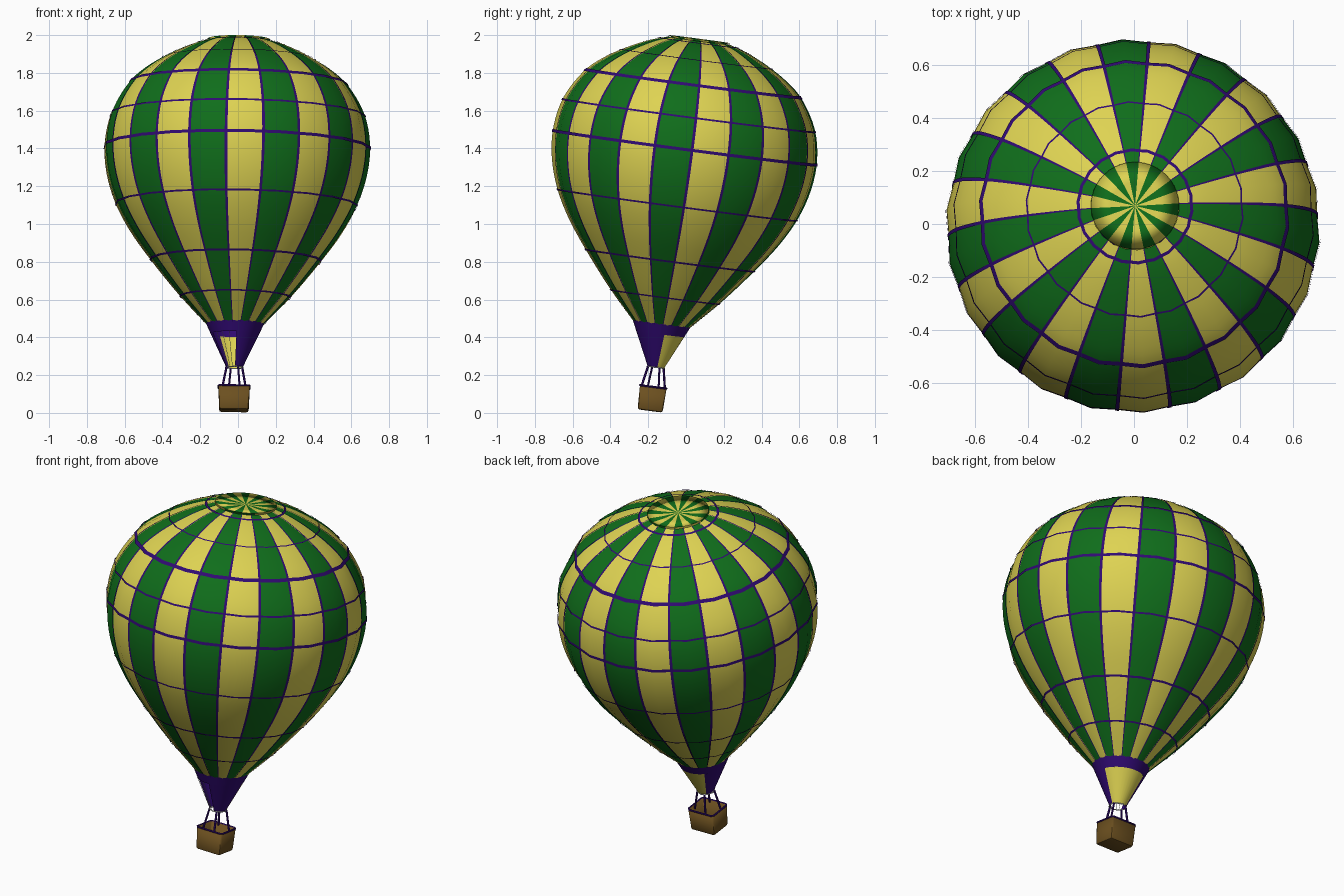
import bpy, bmesh, math
from mathutils import Matrix, Vector

if "Cube" in bpy.data.objects:
    bpy.data.objects.remove(bpy.data.objects["Cube"])

N, SUB, BULGE = 22, 2, 0.014        # gores, facets per gore, puff between seams
PHASE = math.radians(3.3)
TILT = (Matrix.Translation((-0.022, -0.19, 0.011)) @ Matrix.Rotation(math.radians(-7.5), 4, 'X')
        @ Matrix.Rotation(0.013, 4, 'Y'))


def mat(name, rgb):
    m = bpy.data.materials.new(name)
    m.diffuse_color = (*rgb, 1)
    m.use_nodes = True
    m.node_tree.nodes["Principled BSDF"].inputs["Base Color"].default_value = m.diffuse_color
    return m


YELLOW = mat("yellow_cloth", (0.73, 0.65, 0.085))
GREEN = mat("green_cloth", (0.005, 0.155, 0.011))
PURPLE = mat("purple_tape", (0.03, 0.003, 0.17))
BROWN = mat("wicker", (0.15, 0.08, 0.014))


def add(name, mesh, mats, smooth=40):
    ob = bpy.data.objects.new(name, mesh)
    bpy.context.collection.objects.link(ob)
    for m in mats:
        mesh.materials.append(m)
    ob.matrix_world = TILT
    bpy.ops.object.select_all(action='DESELECT')
    ob.select_set(True)
    bpy.context.view_layer.objects.active = ob
    bpy.ops.object.shade_smooth_by_angle(angle=math.radians(smooth))
    return ob


def sheet(name, grids, mats, closed=False, smooth=40, stripe=False):
    """Skin one or more grids of points; optionally alternate materials per gore."""
    bm = bmesh.new()
    for grid in grids:
        rows = [[bm.verts.new(p) for p in row] for row in grid]
        n = len(rows[0])
        for lo, hi in zip(rows, rows[1:]):
            for k in range(n if closed else n - 1):
                j = (k + 1) % n
                f = bm.faces.new((lo[k], lo[j], hi[j], hi[k]))
                f.material_index = (k // SUB) % 2 if stripe else 0
    me = bpy.data.meshes.new(name)
    bm.to_mesh(me)
    bm.free()
    return add(name, me, mats, smooth)


def tubes(name, paths, radius, mats, closed=False):
    """Thin round tubes along point lists, joined in one mesh."""
    cu = bpy.data.curves.new(name, 'CURVE')
    cu.dimensions = '3D'
    cu.bevel_depth, cu.bevel_resolution = radius, 1
    cu.use_fill_caps = True
    for path in paths:
        sp = cu.splines.new('POLY')
        sp.points.add(len(path) - 1)
        for p, q in zip(sp.points, path):
            p.co = (*q, 1)
        sp.use_cyclic_u = closed
    tmp = bpy.data.objects.new(name + "_tmp", cu)
    bpy.context.collection.objects.link(tmp)
    me = bpy.data.meshes.new_from_object(tmp.evaluated_get(bpy.context.evaluated_depsgraph_get()))
    bpy.data.objects.remove(tmp)
    me.materials.clear()
    return add(name, me, mats)


def smooth_profile(pts, steps=4):
    """Catmull-Rom through (radius, height) points."""
    v = [Vector(p) for p in pts]
    v = [2 * v[0] - v[1]] + v + [2 * v[-1] - v[-2]]
    out = []
    for a, b, c, d in zip(v, v[1:], v[2:], v[3:]):
        for i in range(steps):
            t = i / steps
            out.append(0.5 * (2 * b + (c - a) * t + (2 * a - 5 * b + 4 * c - d) * t * t
                              + (3 * b - a - 3 * c + d) * t ** 3))
    return out + [v[-2]]


def polar(r, a, h):
    return (r * math.cos(a), r * math.sin(a), h)


def ring(r, h, bulge=BULGE):
    return [polar(r * (1 + bulge * math.sin(math.pi * (k % SUB) / SUB)),
                  PHASE + 2 * math.pi * k / (N * SUB), h) for k in range(N * SUB)]


# envelope: striped puffed gores
profile = smooth_profile([(.148, .46), (.305, .63), (.45, .81), (.557, .96), (.636, 1.11), (.684, 1.27),
                          (.695, 1.43), (.662, 1.59), (.578, 1.735), (.487, 1.82), (.375, 1.89),
                          (.26, 1.945), (.165, 1.976)])
sheet("envelope", [[ring(r, h) for r, h in profile]], [YELLOW, GREEN], True, stripe=True)

# crown vent: shallow cap with a soft turned-under lip
cap = [(.13, 1.972), (.166, 1.985), (.09, 1.979), (.001, 1.978)]
sheet("crown_vent", [[ring(r, h, 0) for r, h in cap]], [YELLOW, GREEN], True, 180, True)


def outward(i):
    """Profile point i and its outward normal."""
    t = (profile[min(i + 1, len(profile) - 1)] - profile[max(i - 1, 0)]).normalized()
    return profile[i], Vector((t.y, -t.x))


# flat vertical tapes over the seams
grids = []
for k in range(N):
    a = PHASE + 2 * math.pi * k / N
    rows = []
    for i in range(len(profile)):
        p, nrm = outward(i)
        q = p + nrm * .0035
        rows.append([polar(q.x, a - .0105, q.y), polar(q.x, a + .0105, q.y)])
    grids.append(rows)
sheet("seam_tapes", grids, [PURPLE])


# flat horizontal tapes hugging the envelope
def hoop(h, half):
    for i in range(len(profile) - 1):
        p, q = profile[i], profile[i + 1]
        if p.y <= h <= q.y:
            c = p.lerp(q, (h - p.y) / (q.y - p.y))
            t = (q - p).normalized()
            c = c + Vector((t.y, -t.x)) * .004
            return [ring(*(c - t * half)), ring(*(c + t * half))]


sheet("hoop_tapes", [hoop(*hw) for hw in ((.61, .005), (.805, .006), (1.10, .005), (1.405, .008),
                                          (1.575, .005), (1.745, .010), (1.875, .0035), (1.962, .006))],
      [PURPLE], True)


# mouth skirt: cone panels between angles, open at the front left
def panel(name, a0, a1, r0, h0, r1, h1, material, n=12):
    angs = [math.radians(a0 + (a1 - a0) * i / n) for i in range(n + 1)]
    sheet(name, [[[polar(r, a, h) for a in angs] for r, h in ((r1, h1), (r0, h0))]], [material])


panel("mouth_band", 0, 360, .154, .466, .128, .41, PURPLE, 44)
panel("skirt_right", 274, 370, .128, .41, .045, .235, PURPLE)
panel("skirt_left", 128, 205, .128, .41, .045, .235, PURPLE)
panel("skirt_back", 10, 128, .128, .41, .045, .235, YELLOW)

# thin cables across the open part of the skirt, and burner hoop
tubes("skirt_cables", [[polar(.128, math.radians(a), .41), polar(.045, math.radians(a), .235)]
                       for a in (222, 239, 256)], .0012, [])
tubes("burner_hoop", [[polar(.047, k * math.pi / 4, .232) for k in range(8)]], .003, [], True)

# basket: open tapered box with rounded lower edges
W, D, H = .083, .071, .128
bm = bmesh.new()
bmesh.ops.create_cube(bm, size=1)
for v in bm.verts:
    s = 1 if v.co.z > 0 else .94
    v.co = (v.co.x * 2 * W * s, v.co.y * 2 * D * s, H if v.co.z > 0 else 0)
bmesh.ops.delete(bm, geom=[f for f in bm.faces if min(v.co.z for v in f.verts) > .1], context='FACES_ONLY')
edges = [e for e in bm.edges if min(v.co.z for v in e.verts) < .01]
bmesh.ops.bevel(bm, geom=edges, offset=.012, segments=2, affect='EDGES', profile=.5)
me = bpy.data.meshes.new("basket")
bm.to_mesh(me)
bm.free()
basket = add("basket", me, [BROWN])
wall = basket.modifiers.new("wall", 'SOLIDIFY')
wall.thickness = .008

# padded rim and four uprights
c = .012
rim = [(W, D - c), (W - c, D), (c - W, D), (-W, D - c), (-W, c - D), (c - W, -D), (W - c, -D), (W, c - D)]
tubes("basket_rim", [[(x, y, H) for x, y in rim]], .005, [PURPLE], True)
turns = [math.radians(25 + 90 * k) for k in range(4)]
tubes("uprights", [[polar(.07, a, H - .01), polar(.046, a, .232)] for a in turns], .006, [PURPLE])
